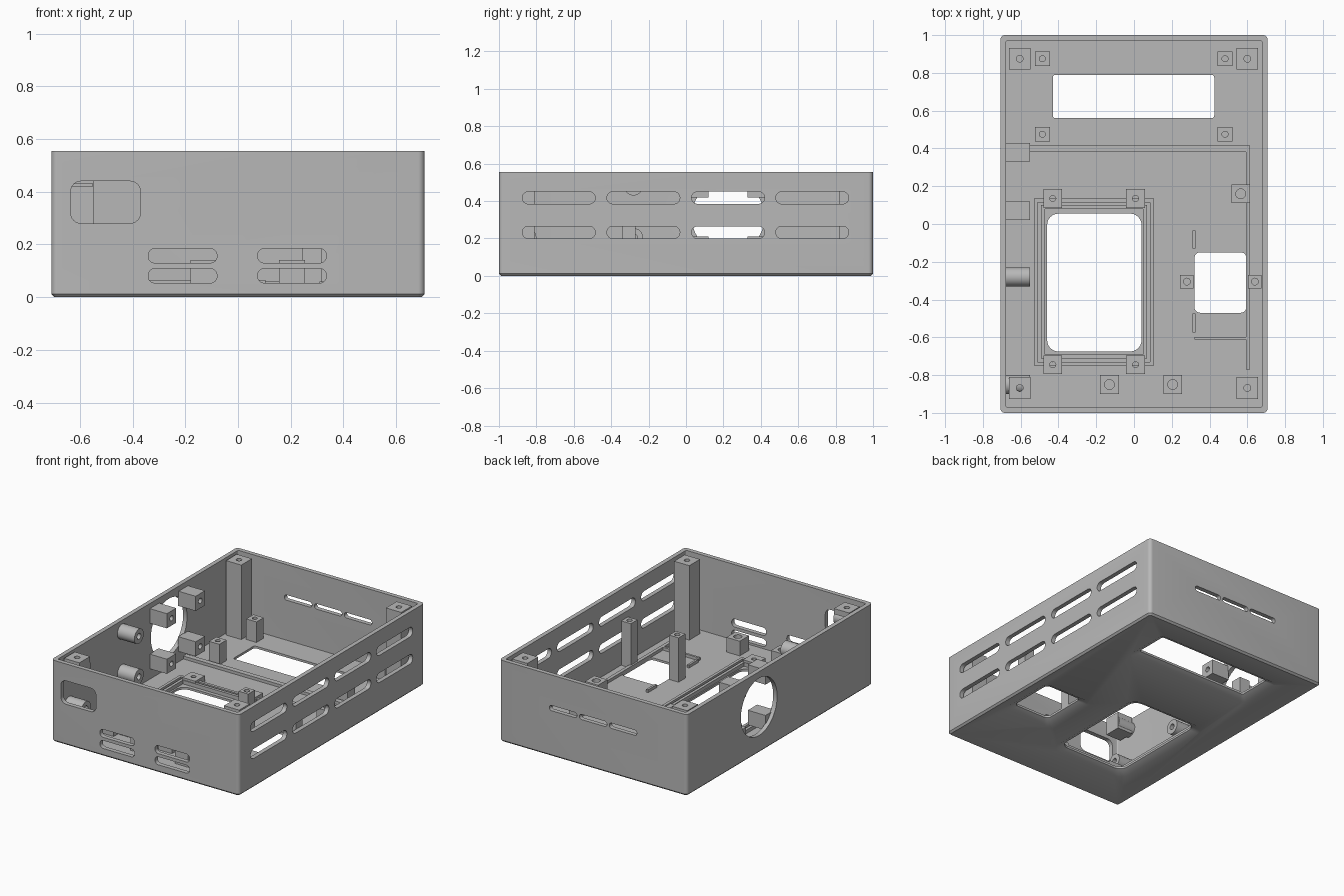
import bpy, bmesh, math
from mathutils import Vector

cube = bpy.data.objects.get("Cube")
if cube:
    bpy.data.objects.remove(cube, do_unlink=True)

grey = bpy.data.materials.new("plain grey")
grey.use_nodes = True
colour = (0.48, 0.48, 0.48, 1)
grey.diffuse_color = colour
grey.node_tree.nodes["Principled BSDF"].inputs["Base Color"].default_value = colour

W, D, H = 0.708, 1.0, 0.555      # half width, half depth, height
WALL, FLOOR = 0.03, 0.04
parts = []


def outline(u0, u1, v0, v1, r=0, n=6):
    """Rectangle, with rounded corners when r is given."""
    if r == 0:
        return [(u0, v0), (u1, v0), (u1, v1), (u0, v1)]
    pts = []
    corners = [(u1 - r, v1 - r), (u0 + r, v1 - r), (u0 + r, v0 + r), (u1 - r, v0 + r)]
    for q, (cu, cv) in enumerate(corners):
        for i in range(n + 1):
            a = (q + i / n) * math.pi / 2
            pts.append((cu + r * math.cos(a), cv + r * math.sin(a)))
    return pts


def circle(u, v, r, n=32):
    return [(u + r * math.cos(math.tau * i / n), v + r * math.sin(math.tau * i / n))
            for i in range(n)]


def loft(bm, sections, axis="z"):
    """Closed solid through (height, outline) sections along an axis."""
    place = {"x": lambda u, v, w: (w, u, v),
             "y": lambda u, v, w: (u, w, v),
             "z": lambda u, v, w: (u, v, w)}[axis]
    rings = [[bm.verts.new(place(u, v, w)) for u, v in pts] for w, pts in sections]
    for a, b in zip(rings, rings[1:]):
        for i in range(len(a)):
            j = (i + 1) % len(a)
            bm.faces.new((a[i], a[j], b[j], b[i]))
    bm.faces.new(rings[0][::-1])
    bm.faces.new(rings[-1])


def prism(bm, pts, w0, w1, axis="z"):
    loft(bm, [(w0, pts), (w1, pts)], axis)


def finish(name, bm):
    bmesh.ops.recalc_face_normals(bm, faces=bm.faces[:])
    mesh = bpy.data.meshes.new(name)
    bm.to_mesh(mesh)
    bm.free()
    mesh.materials.append(grey)
    ob = bpy.data.objects.new(name, mesh)
    bpy.context.scene.collection.objects.link(ob)
    return ob


def cut(ob, bm):
    """Subtract a cutter mesh and drop the cutter."""
    cutter = finish("cutter", bm)
    cutter.hide_render = True
    mod = ob.modifiers.new("cut", "BOOLEAN")
    mod.operation, mod.solver, mod.object = "DIFFERENCE", "EXACT", cutter
    bpy.context.view_layer.objects.active = ob
    bpy.ops.object.modifier_apply(modifier=mod.name)
    bpy.data.objects.remove(cutter, do_unlink=True)


def mounts(name, spots, size, bottom, top, hole):
    """Square posts with a blind screw hole from above."""
    bm, drill = bmesh.new(), bmesh.new()
    s = size / 2
    for x, y in spots:
        prism(bm, outline(x - s, x + s, y - s, y + s), bottom, top)
        prism(drill, circle(x, y, hole, 16), max(top - 0.1, FLOOR), top + 0.02)
    ob = finish(name, bm)
    cut(ob, drill)
    parts.append(ob)


def wall_mounts(name, shapes, hole):
    """Bosses reaching inward from the -x wall, drilled along x."""
    bm, drill = bmesh.new(), bmesh.new()
    for y, z, pts in shapes:
        prism(bm, pts, -W + WALL - 0.005, -0.55, "x")
        prism(drill, circle(y, z, hole, 16), -0.65, -0.5, "x")
    ob = finish(name, bm)
    cut(ob, drill)
    parts.append(ob)


# Case shell: rounded corners, small bottom chamfer, open top
bm = bmesh.new()
c = 0.012
full = outline(-W, W, -D, D, 0.025)
loft(bm, [(0, outline(-W + c, W - c, -D + c, D - c, 0.013)), (c, full), (H, full)])
case = finish("case", bm)
bm = bmesh.new()
prism(bm, outline(-W + WALL, W - WALL, -D + WALL, D - WALL, 0.008), FLOOR, H + 0.1)
cut(case, bm)

# Openings in the walls and floor
bm = bmesh.new()
for y in (-0.68, -0.228, 0.225, 0.675):                      # side vents
    for z in (0.2325, 0.4175):
        prism(bm, outline(y - 0.195, y + 0.195, z - 0.0325, z + 0.0325, 0.032), 0.65, 0.75, "x")
for x in (-0.21, 0.205):                                      # front vents
    for z in (0.081, 0.157):
        prism(bm, outline(x - 0.13, x + 0.13, z - 0.027, z + 0.027, 0.024), -1.05, -0.95, "y")
for x in (-0.226, 0, 0.226):                                  # back vents
    prism(bm, outline(x - 0.104, x + 0.104, 0.312, 0.348, 0.017), 0.95, 1.05, "y")
prism(bm, outline(-0.635, -0.37, 0.28, 0.44, 0.04), -1.05, -0.95, "y")   # socket hole
prism(bm, circle(0.225, 0.315, 0.195, 64), -0.75, -0.65, "x")            # fan hole
for x0, x1, y0, y1, r in ((-0.43, 0.425, 0.56, 0.79, 0.015),
                          (-0.46, 0.04, -0.675, 0.055, 0.06),
                          (0.32, 0.595, -0.47, -0.15, 0.03)):  # floor windows, flared below
    m = 0.045
    wide = outline(x0 - m, x1 + m, y0 - m, y1 + m, r + 0.01)
    hole = outline(x0, x1, y0, y1, r)
    loft(bm, [(-0.02, wide), (0, wide), (0.025, hole), (0.1, hole)])
cut(case, bm)
parts.append(case)

# Corner posts; the front one on the -x side is short
mounts("corner_posts", [(-0.605, 0.875), (0.6, 0.875), (0.6, -0.868)], 0.115, 0.03, 0.547, 0.018)
mounts("short_corner_post", [(-0.605, -0.868)], 0.115, 0.43, 0.547, 0.018)

# Floor posts
mounts("display_posts", [(x, y) for x in (-0.485, 0.482) for y in (0.475, 0.875)],
       0.078, 0.03, 0.18, 0.016)
mounts("tall_posts", [(0.28, -0.305), (0.64, -0.305)], 0.072, 0.03, 0.342, 0.018)
mounts("front_posts", [(-0.13, -0.85), (0.205, -0.85)], 0.1, 0.03, 0.14, 0.026)
mounts("side_post", [(0.565, 0.16)], 0.1, 0.03, 0.13, 0.026)
mounts("window_pads", [(x, y) for x in (-0.43, 0.008) for y in (-0.745, 0.135)],
       0.1, 0.03, 0.08, 0.016)

# Fan blocks around the round hole, and round bosses further forward
s = 0.05
wall_mounts("fan_blocks", [(y, z, outline(y - s, y + s, z - s, z + s))
                           for y in (0.07, 0.38) for z in (0.16, 0.47)], 0.018)
wall_mounts("round_bosses", [(y, z, circle(y, z, s)) for y in (-0.28, -0.85)
                             for z in (0.205, 0.48)], 0.02)

# Low ribs on the floor
bm = bmesh.new()
ribs = [(-0.68, 0.615, 0.38, 0.415), (0.592, 0.615, -0.77, 0.38),
        (0.31, 0.325, -0.13, -0.035), (0.31, 0.325, -0.575, -0.475),
        (0.32, 0.592, -0.612, -0.597)]
for x0, x1, y0, y1 in ribs:
    prism(bm, outline(x0, x1, y0, y1), 0.03, 0.06)
parts.append(finish("floor_ribs", bm))

# Double frame around the large window
bm = bmesh.new()
w = 0.02
for x0, x1, y0, y1 in ((-0.53, 0.105, -0.75, 0.135), (-0.492, 0.068, -0.712, 0.1)):
    for bar in ((x0, x0 + w, y0, y1), (x1 - w, x1, y0, y1),
                (x0 + w, x1 - w, y0, y0 + w), (x0 + w, x1 - w, y1 - w, y1)):
        prism(bm, outline(*bar), 0.03, 0.065)
parts.append(finish("window_frame", bm))

# Smooth the curved surfaces, keeping edges sharp
bpy.ops.object.select_all(action="DESELECT")
for ob in parts:
    ob.select_set(True)
bpy.context.view_layer.objects.active = case
bpy.ops.object.shade_smooth_by_angle(angle=math.radians(30))
